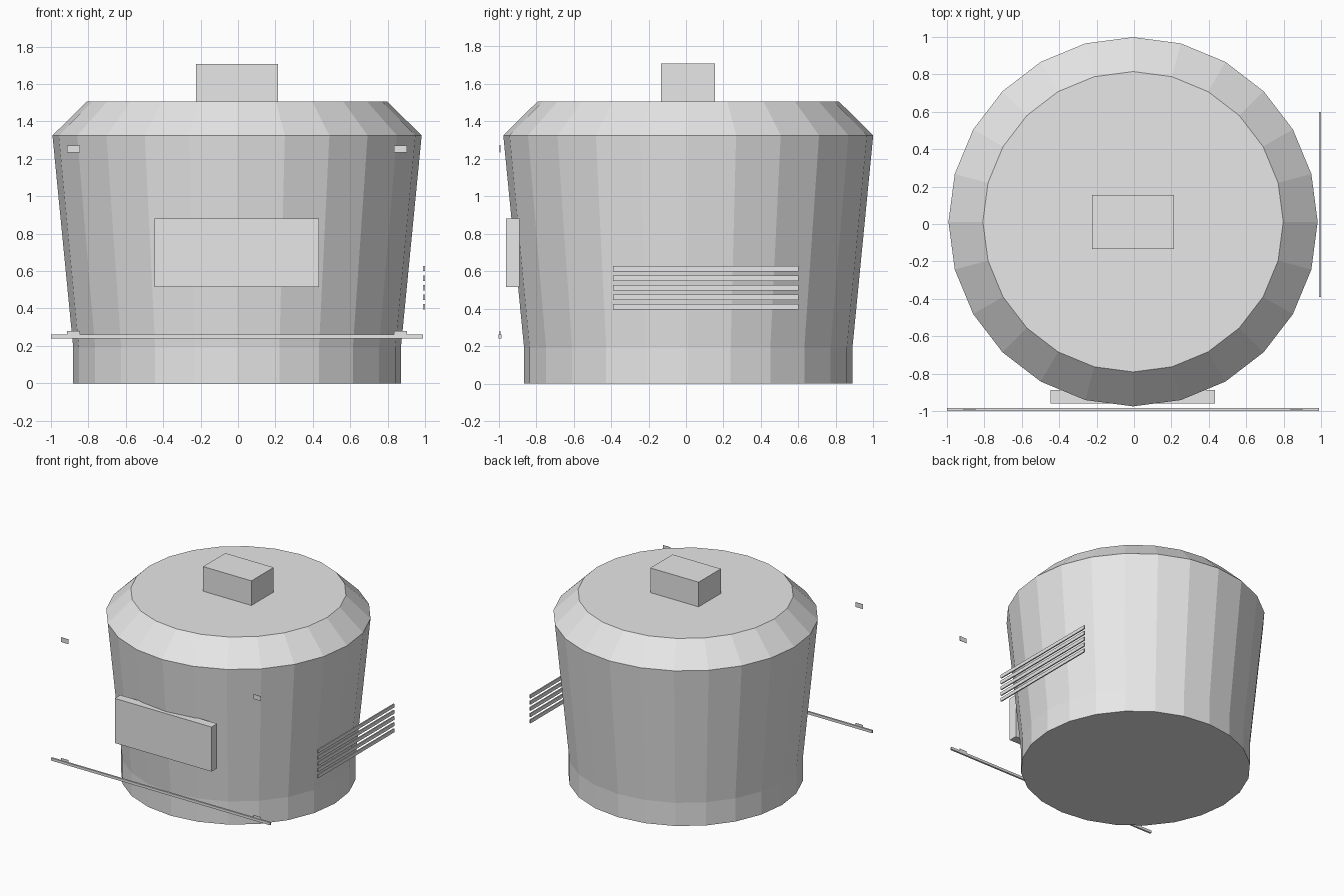
import bpy, bmesh, math

if "Cube" in bpy.data.objects:
    bpy.data.objects.remove(bpy.data.objects["Cube"])

grey = bpy.data.materials.new("light_grey")
grey.diffuse_color = (0.8, 0.8, 0.8, 1)
grey.use_nodes = True
grey.node_tree.nodes["Principled BSDF"].inputs["Base Color"].default_value = grey.diffuse_color

CX, CY = -0.005, 0.012   # body axis


def finish(bm, name):
    bmesh.ops.recalc_face_normals(bm, faces=bm.faces)
    mesh = bpy.data.meshes.new(name)
    bm.to_mesh(mesh)
    bm.free()
    mesh.materials.append(grey)
    obj = bpy.data.objects.new(name, mesh)
    bpy.context.collection.objects.link(obj)
    return obj


def lathe(name, profile, sides):
    """Closed faceted solid from (radius, z) pairs."""
    bm = bmesh.new()
    rings = []
    for r, z in profile:
        rings.append([bm.verts.new((CX + r * math.cos(2 * math.pi * i / sides),
                                    CY + r * math.sin(2 * math.pi * i / sides), z))
                      for i in range(sides)])
    for a, b in zip(rings, rings[1:]):
        for i in range(sides):
            j = (i + 1) % sides
            bm.faces.new((a[i], a[j], b[j], b[i]))
    bm.faces.new(rings[0][::-1])
    bm.faces.new(rings[-1])
    return finish(bm, name)


def box(name, x, y, z):
    """Box from its (min, max) range on each axis."""
    bm = bmesh.new()
    bmesh.ops.create_cube(bm, size=1)
    for v in bm.verts:
        v.co = [r[0] if c < 0 else r[1] for c, r in zip(v.co, (x, y, z))]
    return finish(bm, name)


# Main drum: upright foot, flared wall, sloped shoulder
lathe("body", [(0.876, 0), (0.876, 0.19), (0.987, 1.325), (0.803, 1.506)], 24)

# Block on the lid and panel on the front
box("lid_block", (-0.224, 0.215), (-0.133, 0.156), (1.50, 1.708))
box("front_panel", (-0.447, 0.432), (-0.96, -0.888), (0.516, 0.882))

# Thin bar standing in front
box("front_bar", (-1.0, 0.99), (-1.0, -0.985), (0.24, 0.261))

# Four small flat tabs, two low on the bar and two high
for side, s in (("left", -1), ("right", 1)):
    x = CX + s * 0.874
    for level, z in (("lower", 0.261), ("upper", 1.253)):
        box(f"{level}_tab_{side}", (x - 0.034, x + 0.034),
            (-0.994, -0.991), (z - 0.0195, z + 0.0195))

# Five vent slats on the right side
for i in range(5):
    z = 0.395 + i * 0.051
    box(f"vent_slat_{i + 1}", (0.99, 1.0), (-0.39, 0.60), (z, z + 0.029))
